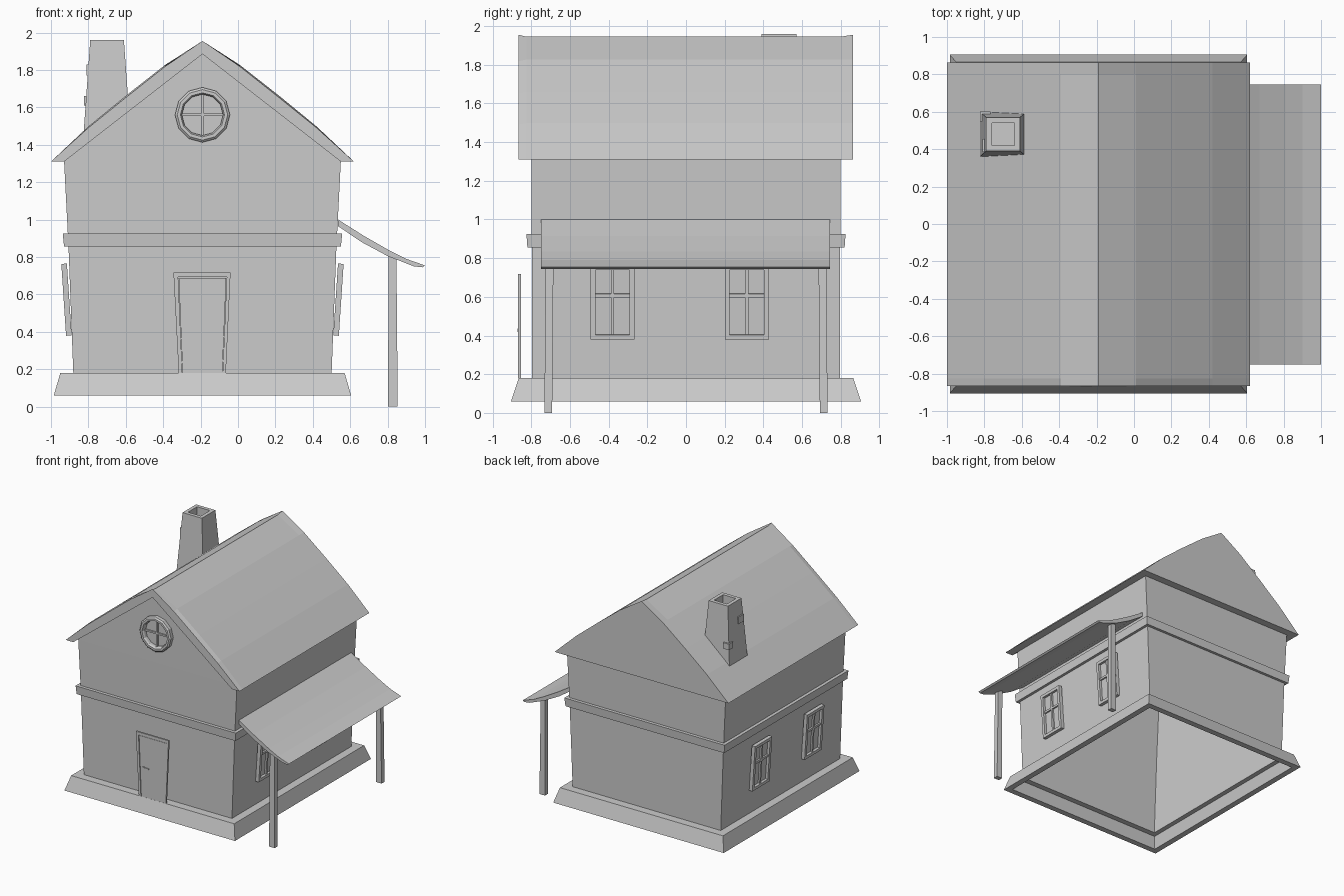
import bpy, bmesh, math
from mathutils import Matrix, Vector

if "Cube" in bpy.data.objects:
    bpy.data.objects.remove(bpy.data.objects["Cube"])

CX = -0.19  # centre line of the house


def finish(name, bm, normals=True):
    if normals:
        bmesh.ops.recalc_face_normals(bm, faces=bm.faces)
    me = bpy.data.meshes.new(name)
    bm.to_mesh(me)
    bm.free()
    ob = bpy.data.objects.new(name, me)
    bpy.context.collection.objects.link(ob)
    return ob


def loft(name, rings, caps=True, loop=False):
    """Bridge equal-length closed rings; optionally cap ends or join last to first."""
    bm = bmesh.new()
    vs = [[bm.verts.new(p) for p in r] for r in rings]
    n = len(rings[0])
    pairs = list(zip(vs, vs[1:])) + ([(vs[-1], vs[0])] if loop else [])
    for a, b in pairs:
        for i in range(n):
            j = (i + 1) % n
            bm.faces.new((a[i], a[j], b[j], b[i]))
    if caps and not loop:
        bm.faces.new(vs[0])
        bm.faces.new(vs[-1])
    return finish(name, bm)


def boxes(name, parts, matrix=Matrix()):
    """One object out of several (centre, size) boxes."""
    bm = bmesh.new()
    for c, s in parts:
        m = matrix @ Matrix.Translation(c) @ Matrix.Diagonal((*s, 1))
        bmesh.ops.create_cube(bm, size=1, matrix=m)
    return finish(name, bm)


def rect(hx, hy, z, cx=CX, cy=0):
    return [(cx + sx * hx, cy + sy * hy, z)
            for sx, sy in ((-1, -1), (1, -1), (1, 1), (-1, 1))]


def section(profile, y):
    return [(x, y, z) for x, z in profile]


# Foundation ring with flared sides, open underneath
loft("foundation", [rect(.795, .905, .06), rect(.76, .865, .18),
                    rect(.69, .793, .18), rect(.69, .793, .165),
                    rect(.73, .84, .165), rect(.745, .855, .06)], loop=True)

# Walls flaring upward, with the front gable on top
loft("walls", [rect(.69, .795, .165), rect(.716, .797, .85), rect(.74, .80, 1.315)],
     caps=False)
loft("front_gable", [section([(CX - .74, 1.31), (CX + .74, 1.31), (CX, 1.885)], y)
                     for y in (-.80, -.78)])

# Belt course round the walls
loft("belt_course", [rect(.74, .82, .855), rect(.747, .825, .925),
                     rect(.72, .798, .925), rect(.717, .797, .855)], loop=True)


# Roof: bulging slopes, ends lifted a little
def outer(lift, bulge):
    half = [(.2, 1.797, .85), (.41, 1.627, 1), (.61, 1.472, .75), (.81, 1.31, 0)]
    right = [(x, z + b * bulge) for x, z, b in half]
    return ([(CX - x, z) for x, z in reversed(right)] + [(CX, 1.945 + lift)]
            + [(CX + x, z) for x, z in right])


inner = [(CX + .74, 1.31), (CX, 1.885), (CX - .74, 1.31)]
loft("roof", [section(outer(.01, .025) + inner, -.866),
              section(outer(0, .035) + inner, -.825),
              section(outer(0, .035) + inner, .80)])
loft("back_gable", [section(outer(0, .035), .80), section(outer(.01, .035), .864)])

# Chimney with a hollow flue and two projecting stones
CH = dict(cx=-.70, cy=.48)
loft("chimney", [rect(.13, .125, 1.40, **CH), rect(.09, .09, 1.96, **CH),
                 rect(.06, .06, 1.96, **CH), rect(.06, .06, 1.85, **CH)])
boxes("chimney_stones", [((-.785, .42, 1.80), (.05, .07, .06)),
                         ((-.795, .575, 1.635), (.055, .055, .05))])

# Awning: curved slab on two posts
awning = [(.535, 1.0), (.67, .915), (.81, .835), (.90, .79), (1.0, .755),
          (.985, .745), (.94, .75), (.80, .805), (.66, .88), (.535, .965)]
loft("awning", [section(awning, -.75), section(awning, .745)])
for side, label in ((-1, "front"), (1, "back")):
    loft(label + "_awning_post",
         [rect(.026, .02, 0, .828, side * .712), rect(.021, .02, .81, .826, side * .705)])

# Four-pane side windows, tilted with the walls
W, H, B, D = .228, .385, .025, .03
window = [((0, s * (W - B) / 2, 0), (D, B, H)) for s in (-1, 1)]
window += [((0, 0, s * (H - B) / 2), (D, W - 2 * B, B)) for s in (-1, 1)]
window += [((-.002, 0, 0), (.018, .018, H - B)), ((-.002, 0, .035), (.018, W - B, .018)),
           ((-.01, 0, 0), (.006, W - B, H - B))]
for side, label in ((1, "right"), (-1, "left")):
    for y, end in ((-.38, "front"), (.315, "back")):
        mirror = Matrix.Diagonal((side, 1, 1, 1))
        m = (Matrix.Translation((CX + side * .727, y, .572)) @ mirror
             @ Matrix.Rotation(math.radians(3.8), 4, 'Y'))
        boxes(f"{label}_{end}_window", window, m)

# Door: tapered frame, panel and handle
frame = [(-.317, .18), (-.345, .717), (-.04, .717), (-.065, .18),
         (-.082, .18), (-.06, .692), (-.320, .692), (-.298, .18)]
loft("door_frame", [section(frame, y) for y in (-.868, -.853)])
panel = [(-.296, .18), (-.317, .688), (-.063, .688), (-.084, .18)]
loft("door", [section(panel, y) for y in (-.864, -.855)])
boxes("door_handle", [((-.255, -.868, .427), (.06, .008, .01)),
                      ((-.275, -.866, .427), (.018, .01, .018))])


# Round gable window with cross bars
def circle(r, y):
    return [(CX + r * math.sin(math.tau * i / 12), y, 1.56 + r * math.cos(math.tau * i / 12))
            for i in range(12)]


loft("round_window_frame", [circle(.147, -.795), circle(.147, -.83), circle(.135, -.84),
                            circle(.118, -.84), circle(.11, -.825), circle(.11, -.795)],
     loop=True)
boxes("round_window_bars", [((CX, -.805, 1.56), (.014, .014, .22)),
                            ((CX, -.805, 1.56), (.22, .014, .014))])
